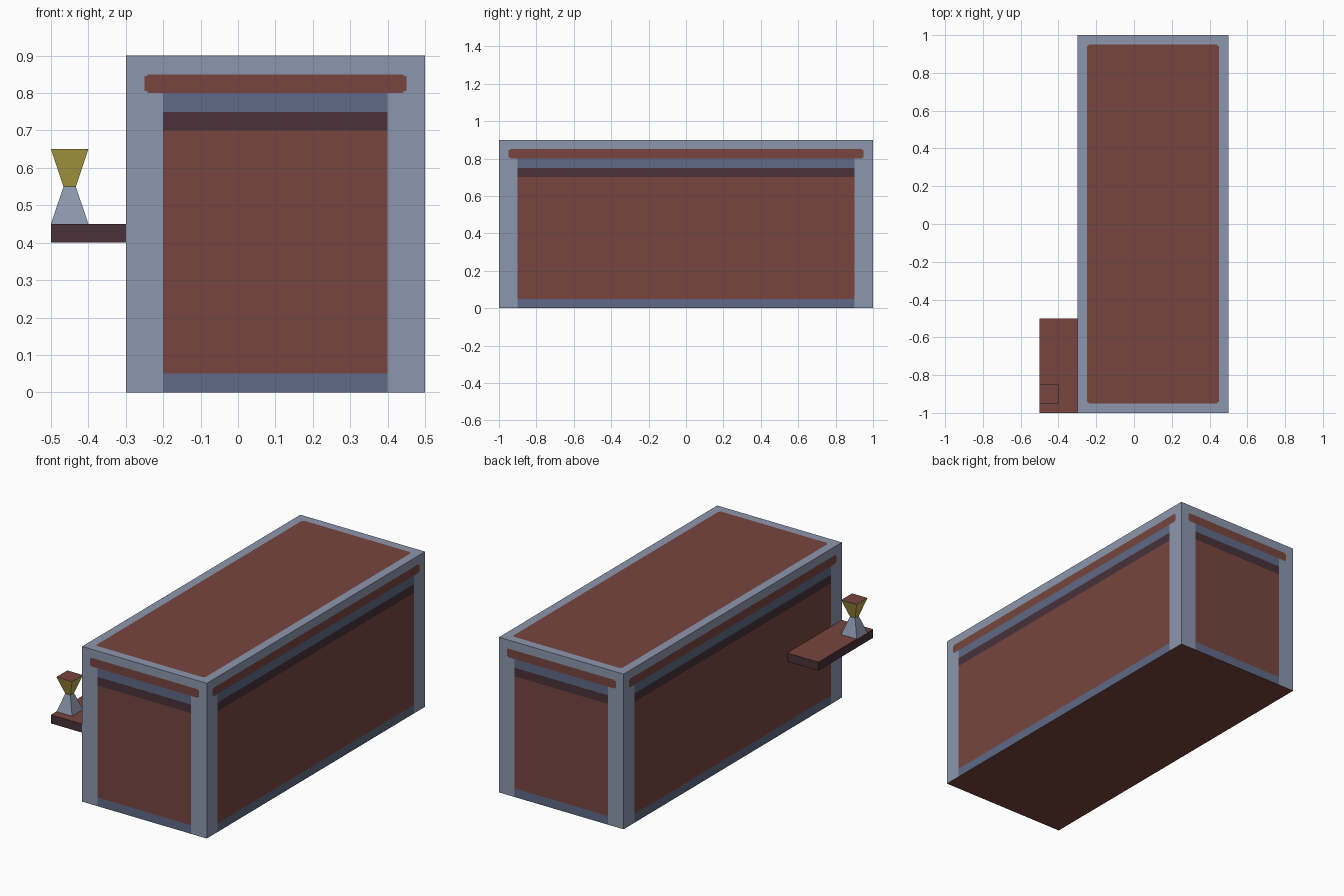
import bpy, bmesh, math
from mathutils import Matrix, Vector

if "Cube" in bpy.data.objects:
    bpy.data.objects.remove(bpy.data.objects["Cube"])


def lin(c):
    c /= 255
    return c / 12.92 if c <= 0.04045 else ((c + 0.055) / 1.055) ** 2.4


def material(name, r, g, b):
    m = bpy.data.materials.new(name)
    m.diffuse_color = (lin(r), lin(g), lin(b), 1)
    m.use_nodes = True
    m.node_tree.nodes["Principled BSDF"].inputs["Base Color"].default_value = m.diffuse_color
    return m


MATS = [material("grey frame", 140, 151, 173),
        material("brown wood", 119, 69, 62),
        material("dark wood", 72, 50, 58),
        material("blue grey trim", 95, 106, 134),
        material("gold", 187, 170, 72)]
GREY, BROWN, DARK, BLUE, GOLD = range(5)


def finish(name, bm, rule):
    """Colour each face by a rule and make the object."""
    bm.normal_update()
    for f in bm.faces:
        f.material_index = rule(f)
    me = bpy.data.meshes.new(name)
    bm.to_mesh(me)
    bm.free()
    for m in MATS:
        me.materials.append(m)
    ob = bpy.data.objects.new(name, me)
    bpy.context.collection.objects.link(ob)
    return ob


def box(lo, hi):
    bm = bmesh.new()
    lo, hi = Vector(lo), Vector(hi)
    bmesh.ops.create_cube(bm, size=1, matrix=Matrix.Translation((lo + hi) / 2)
                          @ Matrix.Diagonal((*(hi - lo), 1)))
    return bm


# Main block, cut along the borders of its painted panels
CX, STEP = 0.1, 0.008
body = box((-0.3, -1, 0), (0.5, 1, 0.9))
cuts = [(2, z) for z in (0.05, 0.7, 0.75, 0.8, 0.805, 0.845, 0.85)]
for s in (-1, 1):
    cuts += [(0, CX + s * u) for u in (0.3, 0.35 - STEP, 0.35)]
    cuts += [(1, s * v) for v in (0.9, 0.95 - STEP, 0.95)]
for axis, d in cuts:
    n = Vector((0, 0, 0))
    n[axis] = 1
    bmesh.ops.bisect_plane(body, geom=body.verts[:] + body.edges[:] + body.faces[:],
                           plane_co=n * d, plane_no=n)


def body_rule(f):
    c, n = f.calc_center_median(), f.normal
    u, v = abs(c.x - CX) - 0.4, abs(c.y) - 1     # distance in from the corners
    if n.z < -0.5:
        return BROWN
    if n.z > 0.5:                                # top panel with nipped corners
        corner = u > -0.05 - STEP and v > -0.05 - STEP
        return BROWN if max(u, v) < -0.05 and not corner else GREY
    w = u if abs(n.y) > 0.5 else v
    if 0.8 < c.z < 0.85:                         # upper strip with nipped ends
        end = -0.05 if 0.805 < c.z < 0.845 else -0.05 - STEP
        return BROWN if w < end else GREY
    if c.z > 0.85 or w > -0.1:
        return GREY
    if c.z > 0.75 or c.z < 0.05:
        return BLUE
    return DARK if c.z > 0.7 else BROWN


finish("counter_body", body, body_rule)

# Side shelf
finish("side_shelf", box((-0.5, -1, 0.4), (-0.3, -0.5, 0.45)),
       lambda f: BROWN if abs(f.normal.z) > 0.5 else DARK)


# Goblet: two square tapers meeting at a narrow waist
def taper(name, z, bottom, top, colour):
    bm = bmesh.new()
    bmesh.ops.create_cone(bm, cap_ends=True, segments=4, depth=0.1,
                          radius1=bottom * math.sqrt(2), radius2=top * math.sqrt(2),
                          matrix=Matrix.Translation((-0.45, -0.9, z + 0.05))
                          @ Matrix.Rotation(math.pi / 4, 4, 'Z'))
    finish(name, bm, lambda f: BROWN if abs(f.normal.z) > 0.9 else colour)


taper("goblet_foot", 0.45, 0.05, 0.0165, GREY)
taper("goblet_cup", 0.55, 0.0165, 0.05, GOLD)
